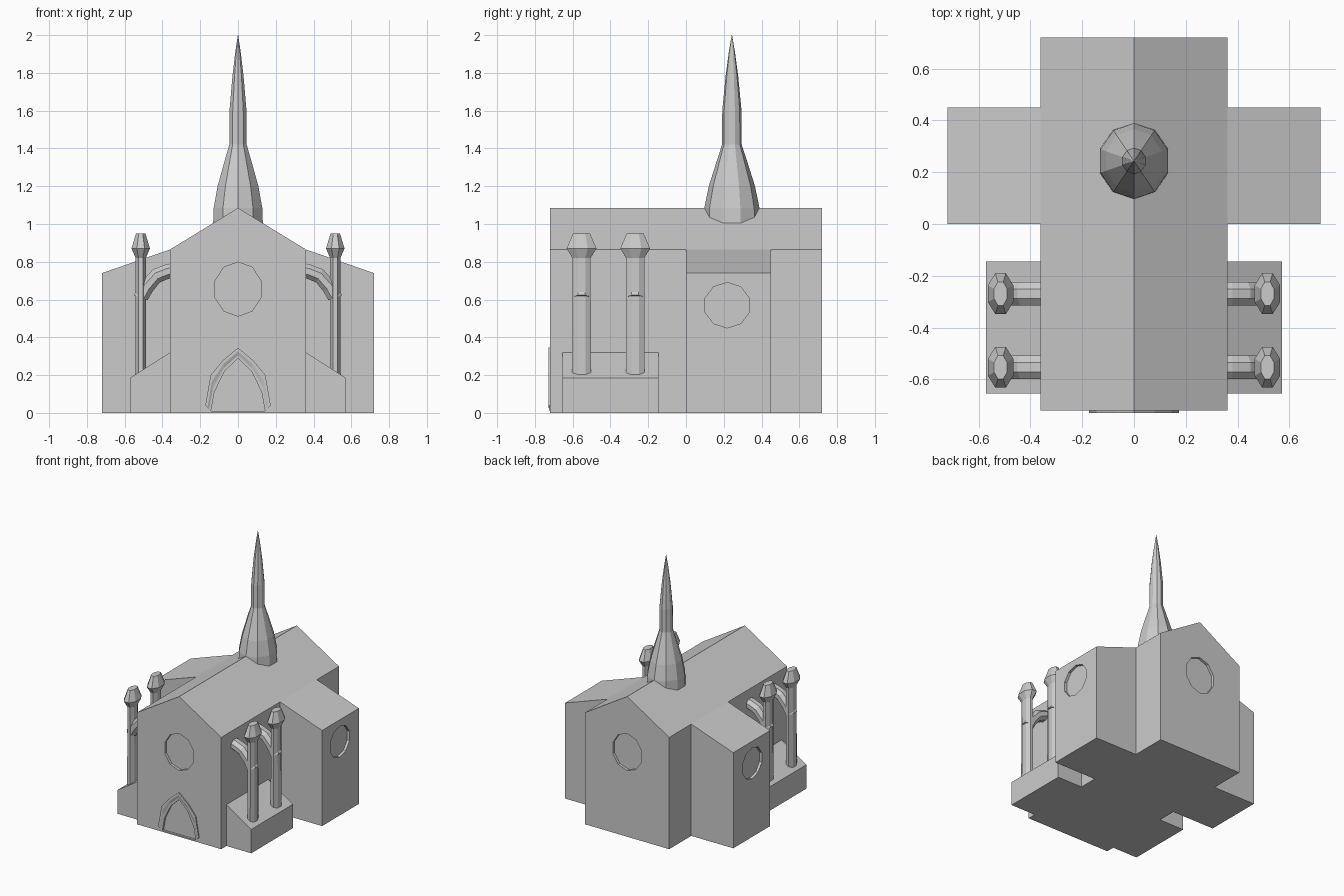
import bpy, bmesh, math

if "Cube" in bpy.data.objects:
    bpy.data.objects.remove(bpy.data.objects["Cube"])


def loft(name, rings):
    """Closed flat-faced solid skinned through rings of equal point count."""
    bm = bmesh.new()
    vs = [[bm.verts.new(p) for p in r] for r in rings]
    n = len(rings[0])
    for a, b in zip(vs, vs[1:]):
        for i in range(n):
            j = (i + 1) % n
            bm.faces.new((a[i], a[j], b[j], b[i]))
    bm.faces.new(vs[0])
    bm.faces.new(vs[-1])
    bmesh.ops.recalc_face_normals(bm, faces=bm.faces)
    me = bpy.data.meshes.new(name)
    bm.to_mesh(me)
    bm.free()
    ob = bpy.data.objects.new(name, me)
    bpy.context.collection.objects.link(ob)
    return ob


def prism_y(name, pts, y0, y1):
    return loft(name, [[(x, y, z) for x, z in pts] for y in (y0, y1)])


def ngon(n, rx, ry, start):
    return [(rx * math.cos(start + i * math.tau / n),
             ry * math.sin(start + i * math.tau / n)) for i in range(n)]


def turned(name, cx, cy, n, start, profile):
    """Upright solid; profile rows are (rx, ry, z)."""
    return loft(name, [[(cx + x, cy + y, z) for x, y in ngon(n, rx, ry, start)]
                       for rx, ry, z in profile])


def mirror_x(ob):
    ob.modifiers.new("mirror", 'MIRROR').use_axis[0] = True


def combine(target, other, op):
    m = target.modifiers.new("bool", 'BOOLEAN')
    m.operation, m.object, m.solver = op, other, 'EXACT'
    bpy.context.view_layer.objects.active = target
    bpy.ops.object.modifier_apply(modifier=m.name)
    bpy.data.objects.remove(other)


# Church body: nave with transept wings and low side blocks joined on
body = prism_y("church_body", [(-.36, 0), (.36, 0), (.36, .865), (0, 1.085), (-.36, .865)],
               -.72, .72)
for s in (-1, 1):
    wing = [(.3, 0), (.72, 0), (.72, .74), (.36, .865), (.3, .8)]
    combine(body, prism_y("transept", [(s * x, z) for x, z in wing], 0, .45), 'UNION')
    block = [(.3, 0), (.572, 0), (.572, .185), (.36, .32), (.3, .32)]
    combine(body, prism_y("side_block", [(s * x, z) for x, z in block], -.655, -.145), 'UNION')

# Recessed round windows on the gables and transept ends
up = math.pi / 2
for s in (-1, 1):
    rose = [(x, .655 + z) for x, z in ngon(10, .128, .143, up)]
    combine(body, prism_y("rose_cutter", rose, s * .7, s * .8), 'DIFFERENCE')
    side = [(.218 + y, .57 + z) for y, z in ngon(10, .123, .12, up)]
    cutter = loft("side_cutter", [[(x, y, z) for y, z in side] for x in (s * .7, s * .8)])
    combine(body, cutter, 'DIFFERENCE')

# Pointed doorway recess and its raised surround
inner = [(.143, .01), (.125, .11), (.07, .222), (0, .288)]
outer = [(.173, .04), (.145, .2), (.08, .278), (0, .345)]


def both(half):
    return half + [(-x, z) for x, z in half[-2::-1]]


combine(body, prism_y("door_cutter", both(inner), -.8, -.705), 'DIFFERENCE')
sections = []
for (ox, oz), (ix, iz) in zip(both(outer), both(inner)):
    mix = lambda t, y: (ox + (ix - ox) * t, y, oz + (iz - oz) * t)
    sections.append([mix(0, -.715), mix(0, -.729), mix(.35, -.729),
                     mix(.7, -.722), mix(1, -.722), mix(1, -.715)])
loft("door_surround", sections)

# Ten-sided spire
turned("spire", 0, .243, 10, up,
       [(.9 * r / .951, r * 1.02, z) for r, z in
        [(.147, .98), (.143, 1.085), (.12, 1.2), (.086, 1.31), (.051, 1.42),
         (.05, 1.6), (.033, 1.78), (.016, 1.91), (.001, 2.0)]])

# Piers with pinnacles and curved flying buttresses, mirrored left to right
k = 1 / math.cos(math.pi / 8)
for i, y in enumerate((-.553, -.269)):
    pier = turned(f"pier_{i + 1}", .515, y, 8, math.pi / 8,
                  [(.029 * k, .05 * k, .2), (.027 * k, .048 * k, .82),
                   (.049 * k, .079 * k, .87), (.025 * k, .045 * k, .95)])
    mirror_x(pier)
    path = [(.35, .753, 90), (.375, .748, 98), (.432, .725, 118), (.482, .668, 140), (.515, .61, 160)]
    rings = []
    for px, pz, a in path:
        c, d = math.cos(math.radians(a - 90)), math.sin(math.radians(a - 90))
        rings.append([(px + v * d, y + u, pz + v * c)
                      for u, v in ngon(8, .045 * k, .039 * k, math.pi / 8)])
    mirror_x(loft(f"flying_buttress_{i + 1}", rings))
